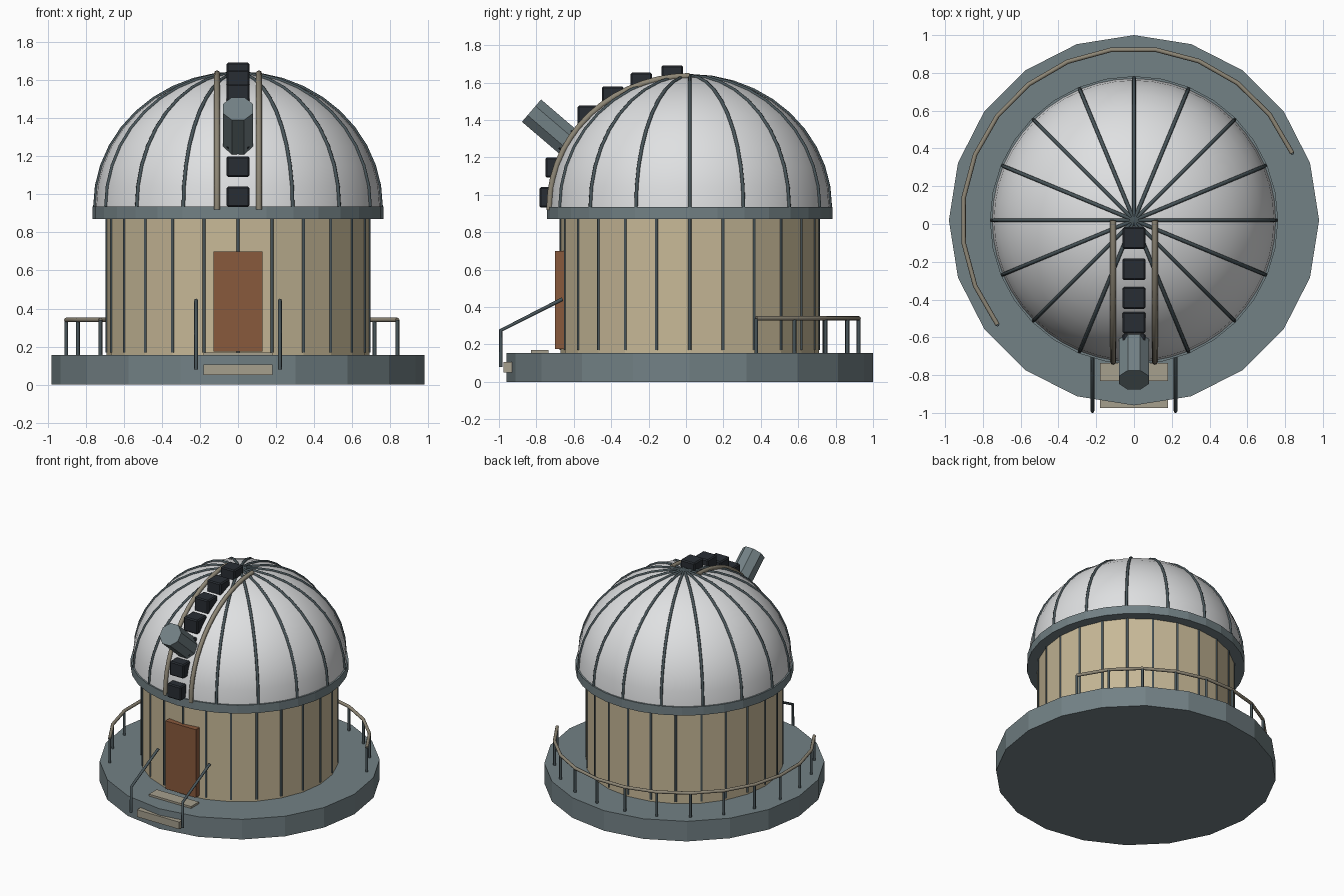
import bpy
import math
from mathutils import Vector, Matrix

cube = bpy.data.objects.get("Cube")
if cube:
    bpy.data.objects.remove(cube, do_unlink=True)

CY = 0.02                      # centre of the round building along y
DOME_Z, DOME_R, DOME_H = 0.935, 0.75, 0.7


def material(name, rgb):
    m = bpy.data.materials.new(name)
    m.use_nodes = True
    m.diffuse_color = (*rgb, 1)
    m.node_tree.nodes["Principled BSDF"].inputs["Base Color"].default_value = (*rgb, 1)
    return m


SLATE = material("slate grey", (0.17, 0.22, 0.235))
CREAM = material("cream wall", (0.57, 0.48, 0.31))
WHITE = material("dome white", (0.74, 0.75, 0.76))
METAL = material("dark metal", (0.065, 0.09, 0.1))
BLACK = material("charcoal", (0.022, 0.027, 0.034))
BROWN = material("door brown", (0.25, 0.1, 0.045))
TAN = material("rail tan", (0.27, 0.24, 0.18))
STONE = material("step stone", (0.38, 0.35, 0.27))


def finish(name, mat):
    ob = bpy.context.object
    ob.name = name
    ob.data.materials.append(mat)
    return ob


def drum(name, mat, sides, radius, z0, z1, turn=0.0):
    bpy.ops.mesh.primitive_cylinder_add(
        vertices=sides, radius=radius, depth=z1 - z0,
        location=(0, CY, (z0 + z1) / 2), rotation=(0, 0, turn))
    return finish(name, mat)


def box(name, mat, lo, hi, bevel=0.0):
    lo, hi = Vector(lo), Vector(hi)
    bpy.ops.mesh.primitive_cube_add(size=1, location=(lo + hi) / 2)
    ob = finish(name, mat)
    ob.data.transform(Matrix.Diagonal((*(hi - lo), 1)))
    if bevel:
        mod = ob.modifiers.new("soft edges", "BEVEL")
        mod.width, mod.segments = bevel, 1
    return ob


def tubes(name, mat, paths, radius):
    """One mesh made of round bars following several point paths."""
    curve = bpy.data.curves.new(name, "CURVE")
    curve.dimensions = "3D"
    curve.bevel_depth, curve.bevel_resolution = radius, 2
    curve.use_fill_caps = True
    for path in paths:
        spline = curve.splines.new("POLY")
        spline.points.add(len(path) - 1)
        for point, co in zip(spline.points, path):
            point.co = (*co, 1)
    temp = bpy.data.objects.new(name + "_path", curve)
    bpy.context.collection.objects.link(temp)
    graph = bpy.context.evaluated_depsgraph_get()
    mesh = bpy.data.meshes.new_from_object(temp.evaluated_get(graph))
    bpy.data.objects.remove(temp, do_unlink=True)
    mesh.materials.clear()
    mesh.materials.append(mat)
    ob = bpy.data.objects.new(name, mesh)
    bpy.context.collection.objects.link(ob)
    return ob


def around(radius, degrees, z):
    a = math.radians(degrees)
    return (radius * math.cos(a), CY + radius * math.sin(a), z)


def dome_arc(heading, grow=0.0, steps=10):
    """Points up the dome from its rim to the crown."""
    arc = []
    for i in range(steps + 1):
        t = math.pi / 2 * i / steps
        arc.append(around((DOME_R + grow) * math.cos(t), heading,
                          DOME_Z + (DOME_H + grow) * math.sin(t)))
    return arc


# Round building
drum("base_platform", SLATE, 20, 0.98, 0, 0.155)
drum("wall", CREAM, 24, 0.69, 0.155, 0.88)
drum("cornice_ring", SLATE, 32, 0.763, 0.87, 0.935)
tubes("wall_ribs", METAL,
      [[around(0.687, k * 15, 0.17), around(0.687, k * 15, 0.87)] for k in range(24)], 0.009)

# Dome: half an arc spun around the vertical axis
profile = dome_arc(0)
verts, faces, SEG = [], [], 48
for p in profile[:-1]:
    verts += [around(p[0], 360 * s / SEG, p[2]) for s in range(SEG)]
verts.append((0, CY, DOME_Z + DOME_H))
for r in range(len(profile) - 1):
    for s in range(SEG):
        a, b = r * SEG + s, r * SEG + (s + 1) % SEG
        if r == len(profile) - 2:
            faces.append((a, b, len(verts) - 1))
        else:
            faces.append((a, b, b + SEG, a + SEG))
mesh = bpy.data.meshes.new("dome")
mesh.from_pydata(verts, [], faces)
mesh.materials.append(WHITE)
mesh.shade_smooth()
bpy.context.collection.objects.link(bpy.data.objects.new("dome", mesh))

# Dome ribs, leaving the front open for the shutter track
tubes("dome_ribs", METAL,
      [dome_arc(k * 22.5, 0.001) for k in range(16) if k != 12], 0.01)

# Shutter track: two rails and a row of blocks between them
shrink = math.sqrt(1 - (0.11 / DOME_R) ** 2)
for side, x in (("left", 0.11), ("right", -0.11)):
    path = [(x, CY + (y - CY) * shrink, DOME_Z + (z - DOME_Z) * shrink)
            for _, y, z in dome_arc(-90, 0.008, 14)]
    path.insert(0, (x, path[0][1], 0.92))
    tubes(side + "_shutter_rail", TAN, [path], 0.016)
for k in range(7):
    t = math.radians(4.2 + 13.1 * k)
    y, z = CY - 0.748 * math.cos(t), DOME_Z + 0.708 * math.sin(t)
    box("shutter_block_%d" % (k + 1), BLACK, (-0.06, y - 0.058, z - 0.054),
        (0.06, y + 0.058, z + 0.054), 0.008)

# Telescope: eight-sided barrel poking out of the dome
axis = Vector((0, -0.76, 0.65)).normalized()
LENGTH = 0.42
bpy.ops.mesh.primitive_cylinder_add(
    vertices=8, radius=0.085, depth=LENGTH,
    location=Vector((0, -0.826, 1.45)) - axis * LENGTH / 2)
scope = finish("telescope", SLATE)
scope.data.transform(Matrix.Rotation(math.pi / 8, 4, "Z"))
scope.rotation_euler = (math.atan2(-axis.y, axis.z), 0, 0)

# Door and steps
box("door", BROWN, (-0.13, -0.7, 0.175), (0.13, -0.64, 0.7))
box("upper_step", STONE, (-0.18, -0.83, 0.1), (0.18, -0.735, 0.17))
box("lower_step", STONE, (-0.18, -0.975, 0.05), (0.18, -0.93, 0.105))

# Stair handrails
for side, x in (("left", 0.22), ("right", -0.22)):
    tubes(side + "_handrail", METAL,
          [[(x, -0.99, 0.08), (x, -0.99, 0.275), (x, -0.66, 0.443)]], 0.01)

# Terrace railing round the back
angles = [23 + 194.4 * k / 13 for k in range(14)]
tubes("railing_top", TAN, [[around(0.91, a, 0.34) for a in angles]], 0.012)
tubes("railing_posts", METAL,
      [[around(0.91, a, 0.15), around(0.91, a, 0.34)] for a in angles], 0.01)
